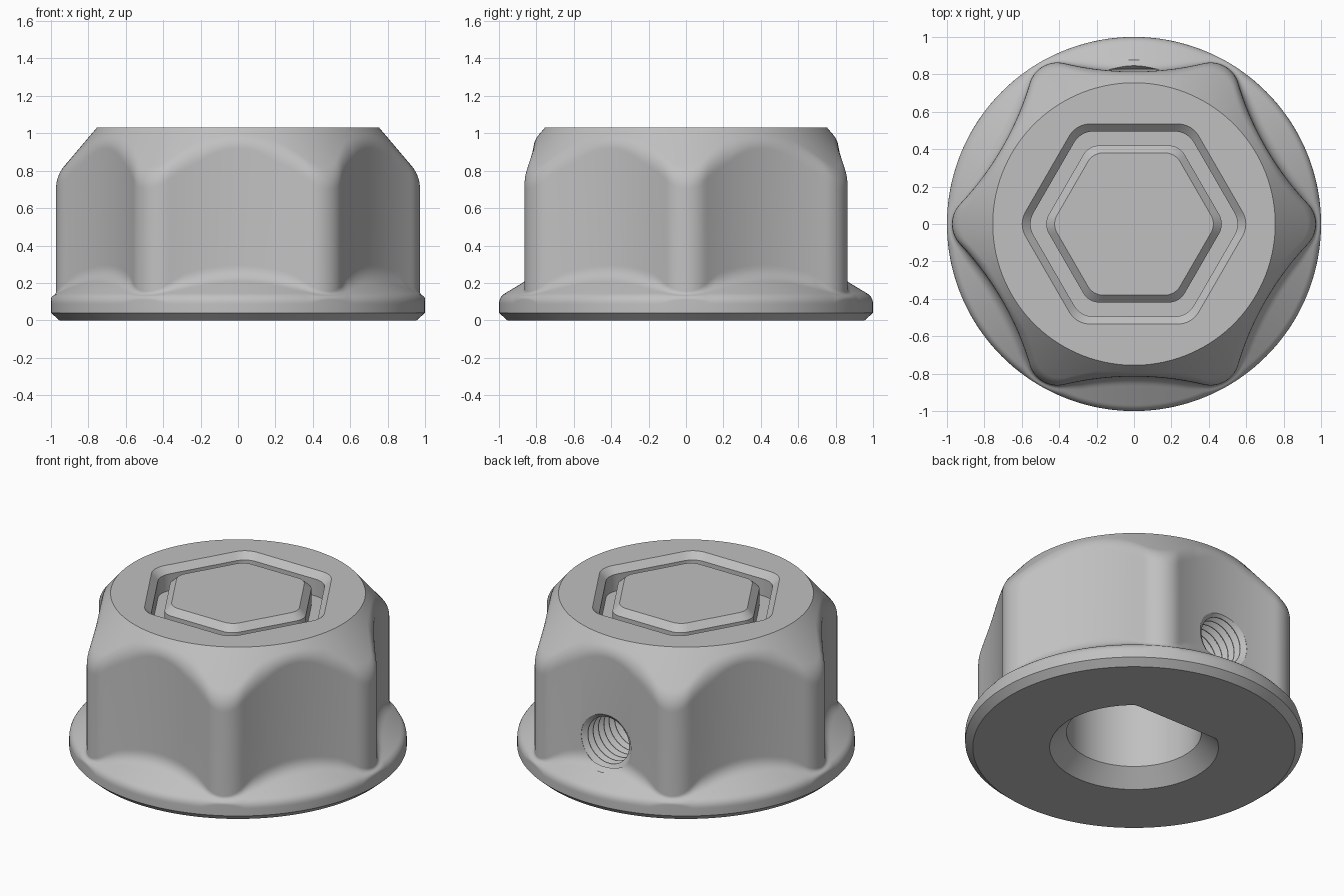
import bpy, bmesh, math
from mathutils import Vector

cube = bpy.data.objects.get("Cube")
if cube:
    bpy.data.objects.remove(cube, do_unlink=True)

grey = bpy.data.materials.new("satin grey")
grey.use_nodes = True
GREY = (0.53, 0.53, 0.53, 1)
grey.diffuse_color = GREY
grey.node_tree.nodes["Principled BSDF"].inputs["Base Color"].default_value = GREY

TOP, FLANGE = 1.03, 1.0
HEX = math.radians(60)


def loft(name, rings, loop=False):
    """Skin a stack of rings; cap the ends, or join last ring to first."""
    bm = bmesh.new()
    rows = [[bm.verts.new(p) for p in ring] for ring in rings]
    n = len(rows[0])
    pairs = list(zip(rows, rows[1:]))
    if loop:
        pairs.append((rows[-1], rows[0]))
    else:
        bm.faces.new(rows[0])
        bm.faces.new(rows[-1])
    for a, b in pairs:
        for i in range(n):
            j = (i + 1) % n
            bm.faces.new((a[i], a[j], b[j], b[i]))
    bmesh.ops.recalc_face_normals(bm, faces=bm.faces)
    mesh = bpy.data.meshes.new(name)
    bm.to_mesh(mesh)
    bm.free()
    mesh.materials.append(grey)
    obj = bpy.data.objects.new(name, mesh)
    bpy.context.collection.objects.link(obj)
    return obj


def circle_far(d, rho, a):
    """Far polar radius of a circle centred at distance d."""
    return d * math.cos(a) + math.sqrt(rho ** 2 - (d * math.sin(a)) ** 2)


def from_corner(theta):
    """Unsigned angle to the nearest of six corners."""
    return abs((theta + HEX / 2) % HEX - HEX / 2)


# Grip outline: six concave sides between rounded lobes
SIDE_R, SIDE_D, LOBE_R = 1.6, 2.415, 0.155
c30 = math.cos(HEX / 2)
LOBE_D = SIDE_D * c30 - math.sqrt((SIDE_D * c30) ** 2 - SIDE_D ** 2 + (SIDE_R + LOBE_R) ** 2)
side_c = Vector((SIDE_D * c30, SIDE_D / 2))
lobe_c = Vector((LOBE_D, 0))
touch = lobe_c + (side_c - lobe_c).normalized() * LOBE_R
TOUCH = math.atan2(touch.y, touch.x)


def grip_radius(theta):
    a = from_corner(theta)
    if a < TOUCH:
        return circle_far(LOBE_D, LOBE_R, a)
    b = HEX / 2 - a
    return SIDE_D * math.cos(b) - math.sqrt(SIDE_R ** 2 - (SIDE_D * math.sin(b)) ** 2)


def rounded(points, sizes, steps=8):
    """Polyline with its inner corners replaced by smooth curves."""
    out = [points[0]]
    for p, c, q, size in zip(points, points[1:], points[2:], sizes):
        s = min(size, 0.45 * (p - c).length, 0.45 * (q - c).length)
        a, b = c + (p - c).normalized() * s, c + (q - c).normalized() * s
        for i in range(steps + 1):
            t = i / steps
            out.append(a * (1 - t) ** 2 + c * 2 * t * (1 - t) + b * t * t)
    return out + [points[-1]]


def body_profile(s):
    """Section from bottom to top where the grip wall has radius s."""
    pts = [(FLANGE, 0.04), (FLANGE, 0.125), (s, 0.125 + 0.6 * (FLANGE - s)),
           (s, TOP - 1.18 * (s - 0.755)), (0.755, TOP)]
    return [Vector((0.955, 0))] + rounded([Vector(p) for p in pts], [0.04, 0.06, 0.07])


# Body: flange, grip and conical shoulder in one skin
angles = [math.radians(i) for i in range(360)]
columns = [(t, body_profile(grip_radius(t))) for t in angles]
knob = loft("knob_body", [[(p[k].x * math.cos(t), p[k].x * math.sin(t), p[k].y)
                           for t, p in columns] for k in range(len(columns[0][1]))])


def hex_ring(apothem, z, n=180):
    """Rounded hexagon with corners on the x axis."""
    rho = apothem * 0.24
    d = (apothem - rho) / c30
    limit = HEX / 2 - math.atan((apothem - rho) * math.tan(HEX / 2) / apothem)
    ring = []
    for i in range(n):
        t = math.tau * i / n
        a = from_corner(t)
        r = circle_far(d, rho, a) if a < limit else apothem / math.cos(HEX / 2 - a)
        ring.append((r * math.cos(t), r * math.sin(t), z))
    return ring


# Hexagonal groove in the top, with chamfered lips
groove = loft("groove_cutter", [hex_ring(a, z) for a, z in (
    (0.555, 1.05), (0.495, 0.99), (0.495, 0.88),
    (0.42, 0.88), (0.42, 0.99), (0.36, 1.05))], loop=True)

# D-shaped bore with a countersunk mouth
FLAT_Y = 0.39
bore_steps = [(0.52 - 0.02 * i, -0.02 + 0.02 * i) for i in range(7)] + [(0.4, 0.7)]
bore = loft("bore_cutter", [[(r * math.cos(math.tau * i / 128),
                              min(r * math.sin(math.tau * i / 128), FLAT_Y), z)
                             for i in range(128)] for r, z in bore_steps])

# Threaded set screw hole through the back wall
PITCH = 0.055
thread_steps = []
for i in range(12):
    y = 0.3 + i * PITCH
    thread_steps += [(0.15, y), (0.15, y + 0.1 * PITCH),
                     (0.18, y + 0.5 * PITCH), (0.18, y + 0.6 * PITCH)]
thread_steps.append((0.18, 1.2))
screw = loft("screw_hole_cutter", [[(r * math.cos(math.tau * i / 48), y,
                                     0.375 + r * math.sin(math.tau * i / 48))
                                    for i in range(48)] for r, y in thread_steps])

# Cut the openings
bpy.ops.object.select_all(action='DESELECT')
bpy.context.view_layer.objects.active = knob
knob.select_set(True)
for cutter in (groove, bore, screw):
    cutter.hide_render = True
    mod = knob.modifiers.new(cutter.name, 'BOOLEAN')
    mod.operation = 'DIFFERENCE'
    mod.solver = 'EXACT'
    mod.object = cutter
    bpy.ops.object.modifier_apply(modifier=mod.name)
    bpy.data.objects.remove(cutter, do_unlink=True)

bpy.ops.object.shade_smooth_by_angle(angle=math.radians(28))
